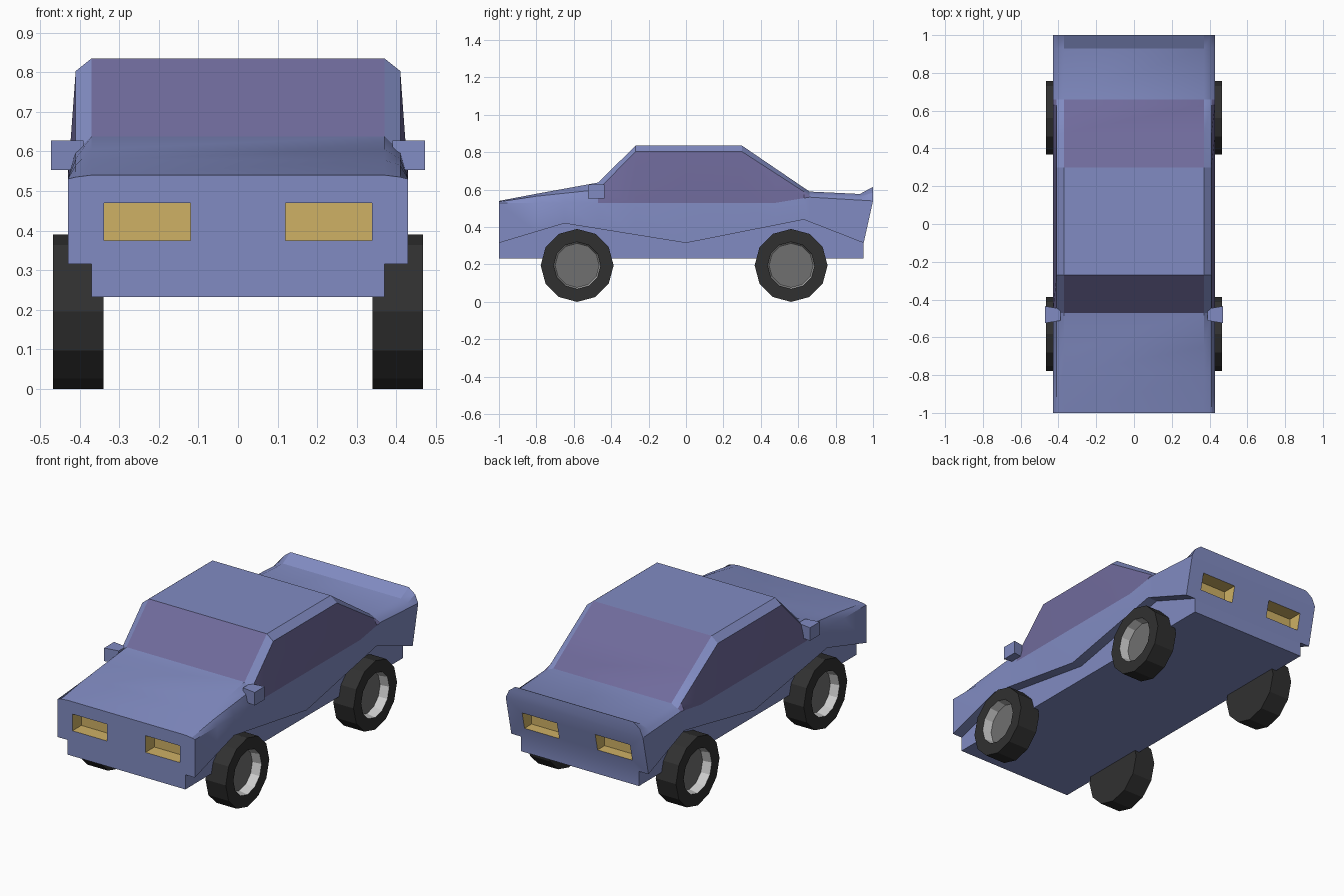
import bpy, bmesh, math

if "Cube" in bpy.data.objects:
    bpy.data.objects.remove(bpy.data.objects["Cube"])


def material(name, r, g, b):
    m = bpy.data.materials.new(name)
    m.diffuse_color = (r, g, b, 1)
    m.use_nodes = True
    m.node_tree.nodes["Principled BSDF"].inputs["Base Color"].default_value = m.diffuse_color
    return m


PAINT = material("paint", 0.22, 0.26, 0.54)
GLASS = material("glass", 0.16, 0.145, 0.33)
LAMP = material("lamp", 0.62, 0.44, 0.13)
RUBBER = material("rubber", 0.03, 0.03, 0.03)
HUB = material("hub", 0.16, 0.16, 0.16)
RIM = material("rim", 0.6, 0.6, 0.6)


def finish(bm, name, mats):
    bmesh.ops.recalc_face_normals(bm, faces=bm.faces)
    me = bpy.data.meshes.new(name)
    bm.to_mesh(me)
    bm.free()
    for m in mats:
        me.materials.append(m)
    ob = bpy.data.objects.new(name, me)
    bpy.context.collection.objects.link(ob)
    return ob


def box(name, x, y, z, mats, index=0):
    bm = bmesh.new()
    bmesh.ops.create_cube(bm, size=1)
    for v in bm.verts:
        v.co = [(a + b) / 2 + c * (b - a) for (a, b), c in zip((x, y, z), v.co)]
    for f in bm.faces:
        f.material_index = index
    return finish(bm, name, mats)


def interp(curve, y):
    for (y0, z0), (y1, z1) in zip(curve, curve[1:]):
        if y <= y1:
            return z0 + (z1 - z0) * (y - y0) / (y1 - y0)
    return curve[-1][1]


# Side-view curves (y, z) that shape the body
TOP = [(-1, .54), (-.8, .578), (-.47, .638), (-.27, .835), (.30, .835),
       (.66, .59), (.93, .577), (1, .615)]
SHOULDER = [(-1, .535), (-.8, .565), (-.47, .60), (-.27, .803), (.30, .803),
            (.66, .57), (.93, .56), (1, .585)]
BELT = [(-1, .53), (.48, .53), (.66, .56), (1, .54)]
WAVE = [(-1, .315), (-.65, .42), (0, .315), (.63, .44), (.95, .315), (1, .315)]
stations = sorted({p[0] for c in (TOP, SHOULDER, BELT, WAVE) for p in c} - {.95})

# Body: lofted cross-sections with glass panels
bm = bmesh.new()
rings = []
for y in stations:
    low = min(y, .95)
    wave = interp(WAVE, low)
    half = [(.37, y, interp(TOP, y)), (.41, y, interp(SHOULDER, y)),
            (.43, y, interp(BELT, y)), (.43, low, wave), (.37, low, wave),
            (.37, low, .232)]
    ring = half + [(-x, b, z) for x, b, z in reversed(half)]
    rings.append([bm.verts.new(p) for p in ring])
for ya, yb, a, b in zip(stations, stations[1:], rings, rings[1:]):
    mid = (ya + yb) / 2
    for i in range(12):
        j = (i + 1) % 12
        f = bm.faces.new((a[i], a[j], b[j], b[i]))
        screen = -.47 < mid < -.27 or .30 < mid < .66
        if (i == 11 and screen) or (i in (1, 9) and -.47 < mid < .66):
            f.material_index = 1
for r in (rings[0], rings[-1]):
    for ids in ((0, 1, 2, 9, 10, 11), (2, 3, 4, 7, 8, 9), (4, 5, 6, 7)):
        bm.faces.new([r[i] for i in ids])
mats = [PAINT, GLASS, LAMP]
body = finish(bm, "car_body", mats)

# Recessed lamp pockets, front and rear
bpy.context.view_layer.objects.active = body
body.select_set(True)
for side in (-1, 1):
    x = sorted((side * .12, side * .338))
    for y in ((-1.1, -.92), (.9, 1.1)):
        cutter = box("lamp_cutter", x, y, (.375, .47), mats, 2)
        cutter.hide_render = True
        mod = body.modifiers.new("lamp_pocket", 'BOOLEAN')
        mod.operation = 'DIFFERENCE'
        mod.solver = 'EXACT'
        mod.object = cutter
        bpy.ops.object.modifier_apply(modifier=mod.name)
        bpy.data.objects.remove(cutter)
bpy.ops.object.shade_smooth_by_angle(angle=math.radians(25))


# Wheel: twelve-sided revolved profile (radius, x) with a recessed hub
def wheel(name, side, y):
    bm = bmesh.new()
    profile = [(.195, .34), (.195, .467), (.126, .467), (.118, .415)]
    rings = []
    for r, x in profile:
        rings.append([bm.verts.new((side * x, y + r * math.cos(t * math.pi / 6),
                                    .195 + r * math.sin(t * math.pi / 6)))
                      for t in range(12)])
    for k, (a, b) in enumerate(zip(rings, rings[1:])):
        for i in range(12):
            j = (i + 1) % 12
            f = bm.faces.new((a[i], a[j], b[j], b[i]))
            f.material_index = 2 if k == 2 else 0
    bm.faces.new(rings[0])
    bm.faces.new(rings[-1]).material_index = 1
    finish(bm, name, [RUBBER, HUB, RIM])


for side, label in ((-1, "left"), (1, "right")):
    wheel("front_wheel_" + label, side, -.582)
    wheel("rear_wheel_" + label, side, .562)
    # Door mirror, narrower where it meets the pillar
    mirror = box("mirror_" + label, sorted((side * .39, side * .472)),
                 (-.525, -.435), (.553, .627), [PAINT])
    for v in mirror.data.vertices:
        if abs(v.co.x) < .43:
            v.co.y = -.48 + (v.co.y + .48) * .7
